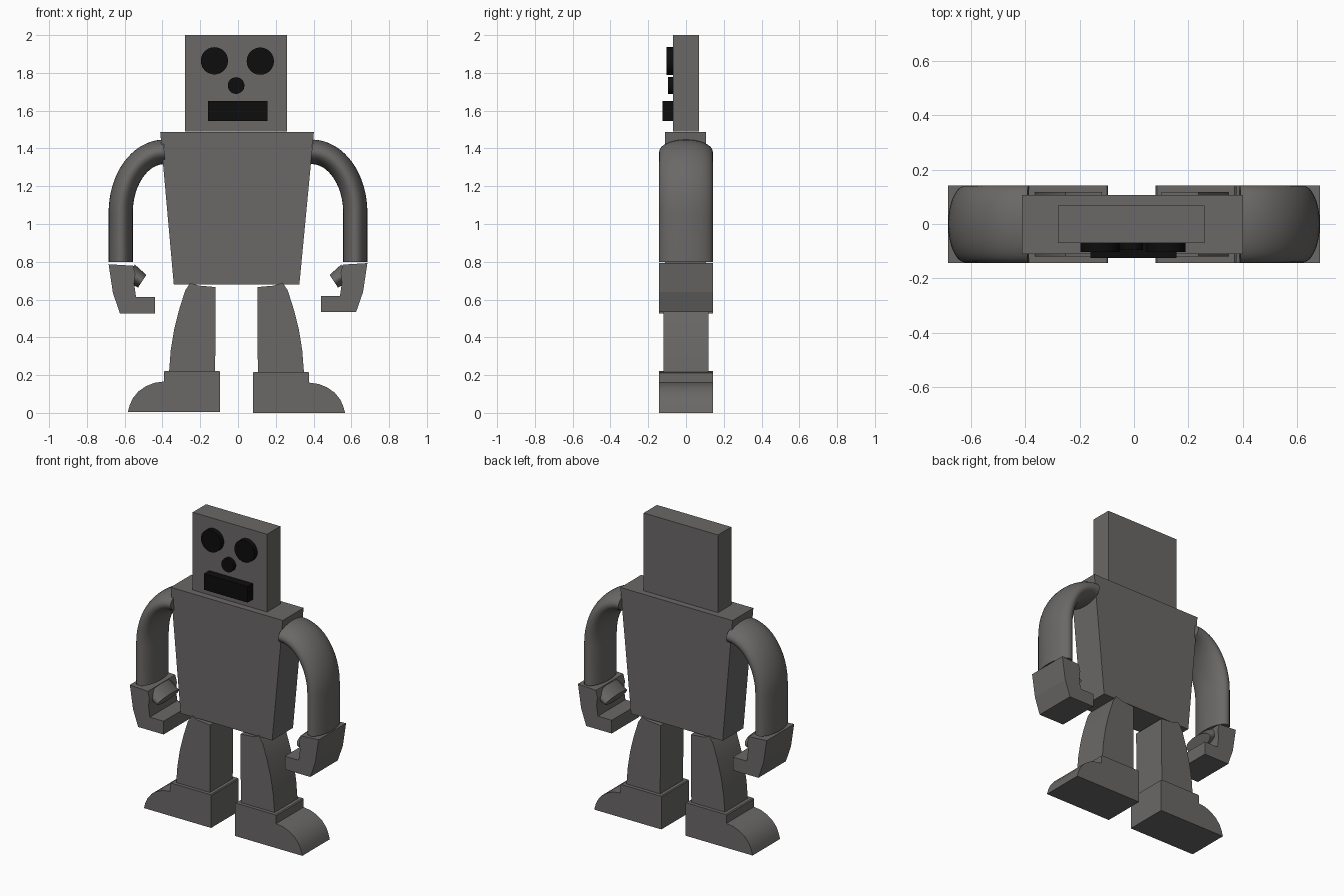
import bpy, bmesh, math
from mathutils import Vector

if "Cube" in bpy.data.objects:
    bpy.data.objects.remove(bpy.data.objects["Cube"])


def material(name, rgb):
    m = bpy.data.materials.new(name)
    m.diffuse_color = (*rgb, 1)
    m.use_nodes = True
    m.node_tree.nodes["Principled BSDF"].inputs["Base Color"].default_value = m.diffuse_color
    return m


GREY = material("warm grey", (0.145, 0.14, 0.136))
BLACK = material("black", (0.004, 0.004, 0.004))


def finish(name, bm, mat, smooth=False):
    bmesh.ops.recalc_face_normals(bm, faces=bm.faces)
    me = bpy.data.meshes.new(name)
    bm.to_mesh(me)
    bm.free()
    me.materials.append(mat)
    ob = bpy.data.objects.new(name, me)
    bpy.context.collection.objects.link(ob)
    if smooth:
        bpy.ops.object.select_all(action='DESELECT')
        ob.select_set(True)
        bpy.context.view_layer.objects.active = ob
        bpy.ops.object.shade_smooth_by_angle(angle=math.radians(35))
    return ob


def slab(name, outline, y0, y1, mat=GREY, side=1, shift=(0, 0), smooth=False):
    """Extrude an x-z outline from y0 to y1, optionally mirrored and shifted."""
    bm = bmesh.new()
    pts = [(side * x + shift[0], z + shift[1]) for x, z in outline]
    front = bm.faces.new([bm.verts.new((x, y0, z)) for x, z in pts])
    new = bmesh.ops.extrude_face_region(bm, geom=[front])["geom"]
    verts = [v for v in new if isinstance(v, bmesh.types.BMVert)]
    bmesh.ops.translate(bm, verts=verts, vec=(0, y1 - y0, 0))
    # the extrude may drop the first cap, so close any open border
    edges = [e for e in bm.edges if e.is_boundary]
    if edges:
        bmesh.ops.holes_fill(bm, edges=edges)
    return finish(name, bm, mat, smooth)


def box(x0, x1, z0, z1):
    return [(x0, z0), (x1, z0), (x1, z1), (x0, z1)]


def circle(cx, cz, r, n=40):
    return [(cx + r * math.cos(math.tau * i / n), cz + r * math.sin(math.tau * i / n))
            for i in range(n)]


def tube(name, path, radii, depth, side=1, n=40):
    """Sweep an ellipse (thin in x-z, deep in y) along an x-z path."""
    bm = bmesh.new()
    rings = []
    for i, (x, z) in enumerate(path):
        a = Vector(path[max(i - 1, 0)])
        b = Vector(path[min(i + 1, len(path) - 1)])
        t = (b - a).normalized()
        r = radii[0] + (radii[1] - radii[0]) * i / (len(path) - 1)
        ring = []
        for k in range(n):
            u = math.tau * k / n
            c = r * math.cos(u)
            ring.append(bm.verts.new((side * (x - t.y * c), depth * math.sin(u), z + t.x * c)))
        rings.append(ring)
    for a, b in zip(rings, rings[1:]):
        for k in range(n):
            bm.faces.new((a[k], a[(k + 1) % n], b[(k + 1) % n], b[k]))
    bm.faces.new(rings[0])
    bm.faces.new(rings[-1])
    return finish(name, bm, GREY, True)


# Head and torso
slab("head", box(-0.28, 0.26, 1.49, 2.0), -0.07, 0.068)
slab("torso", [(-0.34, 0.68), (0.325, 0.68), (0.402, 1.488), (-0.412, 1.488)], -0.11, 0.106)

# Face details
slab("left_eye", circle(-0.125, 1.864, 0.072), -0.103, -0.068, BLACK, smooth=True)
slab("right_eye", circle(0.118, 1.862, 0.072), -0.103, -0.068, BLACK, smooth=True)
slab("nose", circle(-0.01, 1.733, 0.044), -0.096, -0.068, BLACK, smooth=True)
slab("mouth", box(-0.16, 0.157, 1.545, 1.65), -0.125, -0.068, BLACK)

# Arm centre line: elliptical bend from the shoulder, then straight down
arm_path = [(0.39 + 0.231 * math.sin(a), 1.06 + 0.322 * math.cos(a))
            for a in [math.pi / 2 * i / 16 for i in range(17)]] + [(0.621, 0.80)]

hand = [(0.685, 0.793), (0.555, 0.785), (0.543, 0.74), (0.55, 0.69), (0.54, 0.62),
        (0.44, 0.62), (0.44, 0.533), (0.625, 0.533), (0.662, 0.64)]
leg = [(0.245, 0.687), (0.20, 0.672), (0.11, 0.664), (0.113, 0.215), (0.357, 0.215),
       (0.348, 0.33), (0.33, 0.44), (0.305, 0.54), (0.272, 0.645)]
foot = [(0.385, 0.16), (0.385, 0.212), (0.379, 0.217), (0.092, 0.217), (0.087, 0.212),
        (0.087, 0.0), (0.575, 0.0), (0.565, 0.035), (0.55, 0.07), (0.52, 0.107),
        (0.48, 0.135), (0.435, 0.153)]

for label, s in (("left", -1), ("right", 1)):
    low = 0.006 if s < 0 else 0.0
    tube(label + "_arm", arm_path, (0.065, 0.064), 0.142, s)
    slab(label + "_hand", hand, -0.143, 0.142, side=s, shift=(0, -low))
    tube(label + "_thumb", [(0.575, 0.742), (0.507, 0.697)], (0.052, 0.04), 0.11, s)
    slab(label + "_leg", leg, -0.12, 0.118, side=s, shift=(-0.008, 0.002), smooth=True)
    slab(label + "_foot", foot, -0.143, 0.142, side=s, shift=(-0.008, low), smooth=True)
